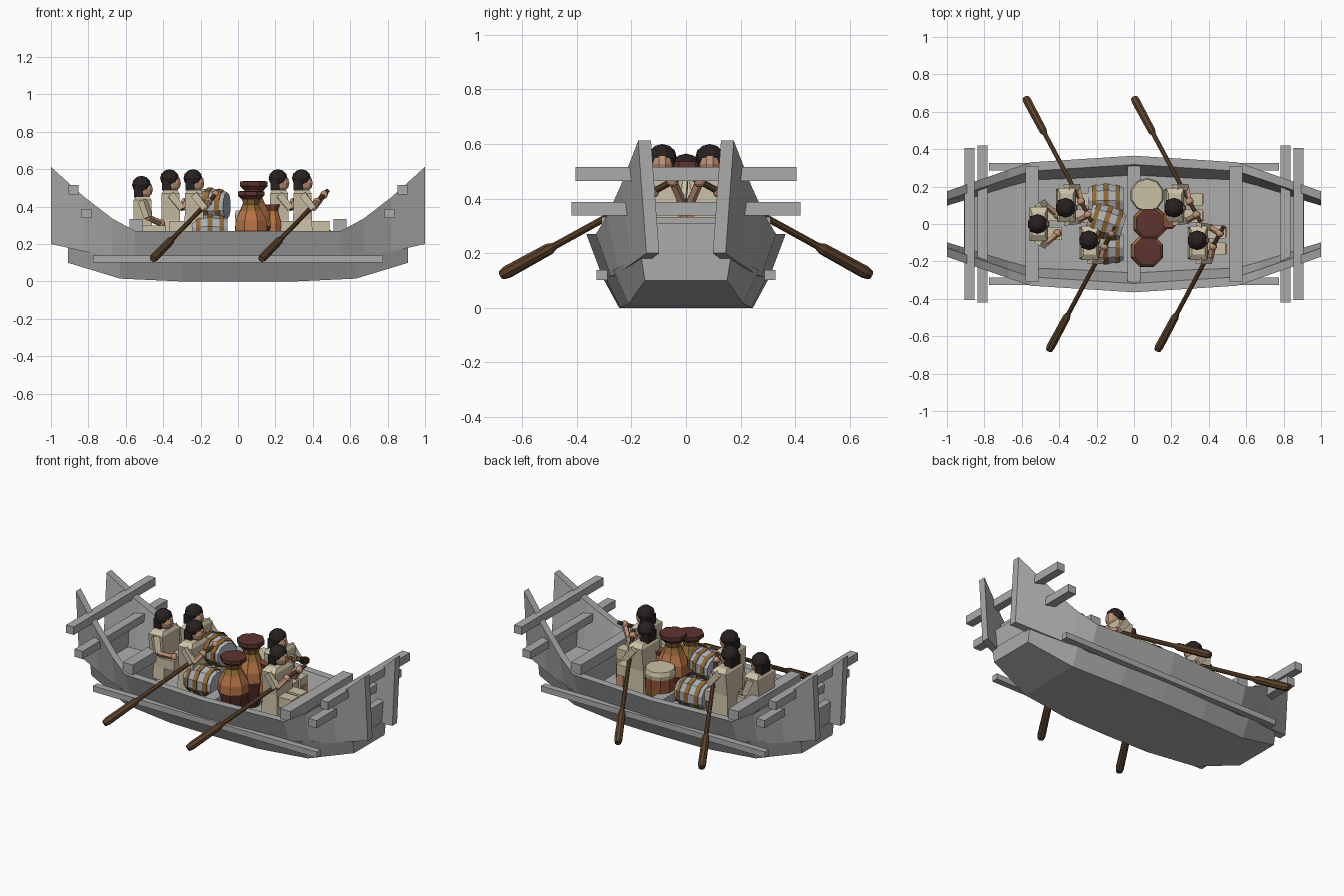
import bpy, bmesh, math
from mathutils import Vector, Matrix

if "Cube" in bpy.data.objects:
    bpy.data.objects.remove(bpy.data.objects["Cube"])


def mat(name, r, g, b):
    m = bpy.data.materials.new(name)
    m.diffuse_color = (r, g, b, 1)
    m.use_nodes = True
    m.node_tree.nodes["Principled BSDF"].inputs["Base Color"].default_value = m.diffuse_color
    return m


GREY = mat("weathered_grey", .41, .41, .41)
CREAM = mat("cream_cloth", .60, .53, .38)
SKIN = mat("skin", .52, .29, .18)
HAIR = mat("dark_hair", .022, .015, .015)
WOOD = mat("oar_wood", .11, .055, .024)
GOLD = mat("ochre_band", .28, .14, .035)
CLAY = mat("terracotta", .46, .17, .06)
MAROON = mat("dark_clay", .11, .035, .028)
STEEL = mat("pale_barrel", .40, .43, .47)
RUST = mat("red_wood", .27, .075, .035)


def finish(name, bm, mats):
    bmesh.ops.recalc_face_normals(bm, faces=bm.faces)
    me = bpy.data.meshes.new(name)
    bm.to_mesh(me)
    bm.free()
    for m in mats:
        me.materials.append(m)
    ob = bpy.data.objects.new(name, me)
    bpy.context.collection.objects.link(ob)
    return ob


def loft(name, rings, mats, bands=None):
    """Skin closed rings; bands gives a material slot per segment."""
    bm = bmesh.new()
    vs = [[bm.verts.new(p) for p in r] for r in rings]
    n = len(rings[0])
    bands = bands or [0] * (len(rings) - 1)
    for k, (a, b) in enumerate(zip(vs, vs[1:])):
        for i in range(n):
            f = bm.faces.new((a[i], a[(i + 1) % n], b[(i + 1) % n], b[i]))
            f.material_index = bands[k]
    bm.faces.new(vs[0][::-1]).material_index = bands[0]
    bm.faces.new(vs[-1]).material_index = bands[-1]
    return finish(name, bm, mats)


def box(name, c, size, m, rot_y=0):
    bm = bmesh.new()
    M = Matrix.Translation(c) @ Matrix.Rotation(rot_y, 4, 'Y') @ Matrix.Diagonal((*size, 1))
    bmesh.ops.create_cube(bm, size=1, matrix=M)
    return finish(name, bm, [m])


def turned(name, p, axis, prof, mats, bands=None, n=8):
    """Faceted lathe: prof is (distance along axis, radius)."""
    q = Vector(axis).to_track_quat('Z', 'Y')
    rings = []
    for h, r in prof:
        rings.append([Vector(p) + q @ Vector((r * math.cos(t), r * math.sin(t), h))
                      for t in [(i + .5) * math.tau / n for i in range(n)]])
    return loft(name, rings, mats, bands)


def rod(name, a, b, r, m, n=6, r2=None):
    d = Vector(b) - Vector(a)
    return turned(name, a, d, [(0, r), (d.length, r2 or r)], [m], n=n)


def ball(name, c, r, m, scale=(1, 1, 1)):
    bm = bmesh.new()
    M = Matrix.Translation(c) @ Matrix.Diagonal((*scale, 1))
    bmesh.ops.create_uvsphere(bm, u_segments=10, v_segments=6, radius=r, matrix=M)
    return finish(name, bm, [m])


def mirrored(half):
    """Mirror stations in x, keeping the middle one once."""
    return [(-s[0], *s[1:]) for s in half[:0:-1]] + half


# Lower hull: x, bottom half width, bottom z, chine half width, chine z
low = mirrored([(0, .245, 0, .31, .12), (.3, .24, 0, .30, .122),
                (.63, .21, .015, .265, .14), (.91, .15, .10, .165, .19)])
loft("lower_hull", [[(x, -c, zc), (x, -b, zb), (x, b, zb), (x, c, zc)]
                    for x, b, zb, c, zc in low], [GREY])

# Side planking: x, bottom y, bottom z, top y, top z
side = mirrored([(0, .305, .11, .365, .27), (.55, .275, .115, .33, .27),
                 (.67, .245, .13, .29, .335), (.82, .20, .16, .238, .45),
                 (1, .145, .20, .175, .612)])
T = .047
for s, tag in ((1, "back"), (-1, "front")):
    loft(tag + "_planking", [[(x, s * yb, zb), (x, s * yt, zt), (x, s * (yt - T), zt),
                              (x, s * (yb - T), zb)] for x, yb, zb, yt, zt in side], [GREY])
    box(tag + "_rub_rail", (0, s * .307, .12), (1.55, .04, .036), GREY)

# Transoms, bulkheads and projecting cross beams
for s in (-1, 1):
    loft("transom", [[(s * x, -.14, .12), (s * x, .14, .12), (s * x, .17, .31), (s * x, -.17, .31)]
                     for x in (.86, .905)], [GREY])
    box("bulkhead_beam", (s * .545, 0, .30), (.07, .62, .065), GREY)
    box("bulkhead_wall", (s * .545, 0, .20), (.03, .54, .17), GREY)
    box("upper_cross_beam", (s * .88, 0, .49), (.052, .81, .05), GREY)
    box("lower_cross_beam", (s * .81, 0, .363), (.055, .84, .048), GREY)
box("middle_beam", (0, 0, .225), (.07, .63, .05), GREY)


def head(x, y, z):
    ball("hair", (x - .006, y, z + .012), .053, HAIR, (1, 1, .9))
    box("hair_back", (x - .022, y, z - .025), (.05, .085, .06), HAIR)
    ball("face", (x + .012, y, z - .014), .045, SKIN, (1, .88, 1.05))
    rod("neck", (x, y, z - .09), (x, y, z - .03), .02, SKIN)


def torso(x, y, z0, z1):
    loft("tunic", [[(x + a * w, y + b * d, z) for a, b in ((-1, -1), (1, -1), (1, 1), (-1, 1))]
                   for z, w, d in ((z0, .058, .085), ((z0 + z1) / 2, .05, .075),
                                   (z1 - .02, .048, .09), (z1, .035, .06))], [CREAM])


def limb(a, b, c):
    """Sleeved upper arm, bare forearm and hand."""
    rod("sleeve", a, b, .027, CREAM, 4, .024)
    rod("forearm", b, c, .017, SKIN, 5)
    ball("hand", c, .022, SKIN)


def rower(x, s):
    y = s * .087
    head(x, y, .54)
    torso(x, y + s * .015, .17, .49)
    for k in (-1, 1):
        box("thigh", (x + .07, y + k * .045, .29), (.15, .07, .065), CREAM)
        box("shin", (x + .13, y + k * .045, .2), (.045, .05, .15), SKIN)
    grip, tip = Vector((x + .125, s * .03, .475)), Vector((x - .22, s * .675, .12))
    for k, t in ((-1, .03), (1, .14)):
        yy = y + s * (.015 + k * .09)
        limb((x, yy, .465), (x + .06, yy + s * .005, .39), grip.lerp(tip, t))
    # Oar with a thick faceted blade
    L = (tip - grip).length
    turned("oar", grip, tip - grip,
           [(-.02, .012), (L * .7, .013), (L * .73, .022), (L * .97, .024), (L, .018)], [WOOD])


for x in (-.36, .22):
    rower(x, 1)
    rower(x + .125, -1)

# Seated steersman
head(-.51, 0, .505)
torso(-.51, 0, .16, .455)
for k in (-1, 1):
    limb((-.51, k * .09, .43), (-.48, k * .11, .34), (-.41, k * .05, .31))
    box("steersman_thigh", (-.45, k * .05, .27), (.13, .07, .06), CREAM)

# Stacked banded barrels
for y, z, ang in ((-.125, .265, 0), (.125, .265, 0), (.01, .405, -.3)):
    ax = Vector((math.cos(ang), math.sin(ang), 0))
    R = lambda h: .092 - 2.2 * h * h
    prof, bands = [], []
    for a, b, c in ((-.095, -.075, 0), (-.075, -.05, 1), (-.05, -.014, 0), (-.014, .014, 1),
                    (.014, .05, 0), (.05, .075, 1), (.075, .095, 0)):
        g = .005 if c else 0
        prof += [(a, R(a) + g), (b, R(b) + g)]
        bands += [c, c]
    turned("barrel", (-.15, y, z), ax, prof, [STEEL, GOLD], bands[:-1], 10)

# Clay jars
for x, y, k in ((.07, -.145, .87), (.085, .005, 1.0)):
    prof = [(0, .05), (.10, .08), (.17, .096), (.23, .092), (.29, .065), (.33, .045),
            (.36, .055), (.385, .08), (.41, .08), (.411, .055)]
    turned("jar", (x, y, .125), (0, 0, 1), [(h * k, r * (.96 if k < 1 else 1)) for h, r in prof],
           [MAROON, CLAY, GOLD], [0, 0, 1, 1, 2, 2, 0, 0, 0])

# Wooden tub with a cloth lid
turned("tub", (.07, .155, .13), (0, 0, 1),
       [(0, .06), (.08, .08), (.105, .088), (.135, .09), (.20, .088), (.225, .092), (.25, .085)],
       [RUST, GOLD, CREAM], [0, 1, 1, 0, 2, 2], 10)
# Small jar tucked beside the cargo
turned("small_jar", (.185, .02, .13), (0, 0, 1), [(0, .03), (.1, .05), (.18, .05), (.25, .03), (.28, .042)],
       [CLAY, RUST], [0, 0, 0, 1])
